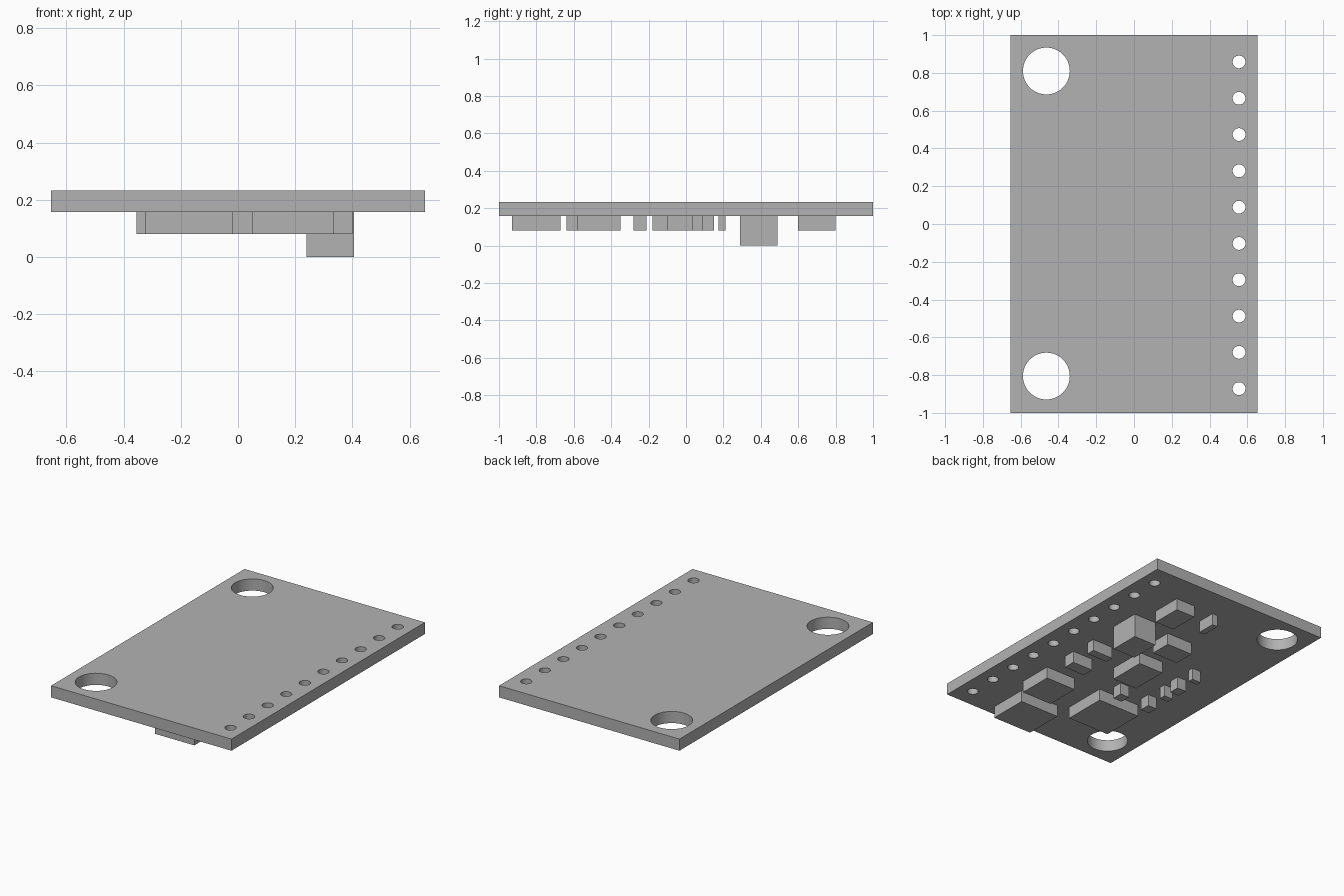
import bpy, bmesh, math
from mathutils import Vector

cube = bpy.data.objects.get("Cube")
if cube:
    bpy.data.objects.remove(cube, do_unlink=True)

BOARD_LOW, BOARD_TOP = 0.157, 0.233
PART_LOW = 0.08

grey = bpy.data.materials.new("plain_grey")
grey.use_nodes = True
grey.diffuse_color = (0.448, 0.448, 0.448, 1)
grey.node_tree.nodes["Principled BSDF"].inputs["Base Color"].default_value = grey.diffuse_color


def finish(bm, name):
    bmesh.ops.recalc_face_normals(bm, faces=bm.faces)
    mesh = bpy.data.meshes.new(name)
    bm.to_mesh(mesh)
    bm.free()
    mesh.materials.append(grey)
    obj = bpy.data.objects.new(name, mesh)
    bpy.context.collection.objects.link(obj)
    return obj


def block(name, x0, x1, y0, y1, low=PART_LOW):
    bm = bmesh.new()
    bmesh.ops.create_cube(bm, size=1)
    size = Vector((x1 - x0, y1 - y0, BOARD_LOW - low))
    centre = Vector((x0 + x1, y0 + y1, BOARD_LOW + low)) / 2
    bmesh.ops.scale(bm, vec=size, verts=bm.verts)
    bmesh.ops.translate(bm, vec=centre, verts=bm.verts)
    return finish(bm, name)


def loop(bm, points):
    verts = [bm.verts.new((x, y, BOARD_LOW)) for x, y in points]
    for a, b in zip(verts, verts[1:] + verts[:1]):
        bm.edges.new((a, b))


def circle(cx, cy, r, n):
    turns = [math.tau * i / n for i in range(n)]
    return [(cx + r * math.cos(t), cy + r * math.sin(t)) for t in turns]


# Circuit board: outline with mounting holes and a row of pin holes, extruded up
bm = bmesh.new()
loop(bm, [(-0.653, -1), (0.653, -1), (0.653, 1), (-0.653, 1)])
for y in (-0.805, 0.81):
    loop(bm, circle(-0.464, y, 0.124, 48))
for i in range(10):
    loop(bm, circle(0.556, 0.858 - 0.1922 * i, 0.034, 24))
bmesh.ops.triangle_fill(bm, use_beauty=True, use_dissolve=False,
                        edges=bm.edges[:], normal=(0, 0, 1))
top = bmesh.ops.extrude_face_region(bm, geom=bm.faces[:])["geom"]
bmesh.ops.translate(bm, vec=(0, 0, BOARD_TOP - BOARD_LOW),
                    verts=[v for v in top if isinstance(v, bmesh.types.BMVert)])
board = finish(bm, "circuit_board")
bpy.context.view_layer.objects.active = board
board.select_set(True)
bpy.ops.object.shade_smooth_by_angle(angle=math.radians(30))

# Large chips
block("front_chip", 0.05, 0.335, -0.93, -0.67)
block("side_chip", 0.18, 0.40, -0.58, -0.35)
block("main_chip", -0.325, -0.02, -0.64, -0.35)
block("centre_chip", -0.10, 0.08, -0.10, 0.15)

# Tall component reaching the ground
block("tall_component", 0.24, 0.405, 0.29, 0.49, low=0)

# Medium components
block("back_component", 0.19, 0.33, 0.60, 0.80)
block("middle_component", -0.09, 0.10, 0.30, 0.44)
block("pin_side_component_front", 0.25, 0.40, -0.18, -0.10)
block("pin_side_component_back", 0.25, 0.40, 0.035, 0.09)

# Small components
block("back_small_component", 0.005, 0.045, 0.675, 0.80)
block("inner_small_component", -0.135, -0.07, -0.28, -0.21)
rows = [(-0.28, -0.21), (-0.10, -0.055), (0.0, 0.07), (0.175, 0.21)]
for i, (y0, y1) in enumerate(rows):
    block(f"edge_small_component_{i + 1}", -0.355, -0.29, y0, y1)
